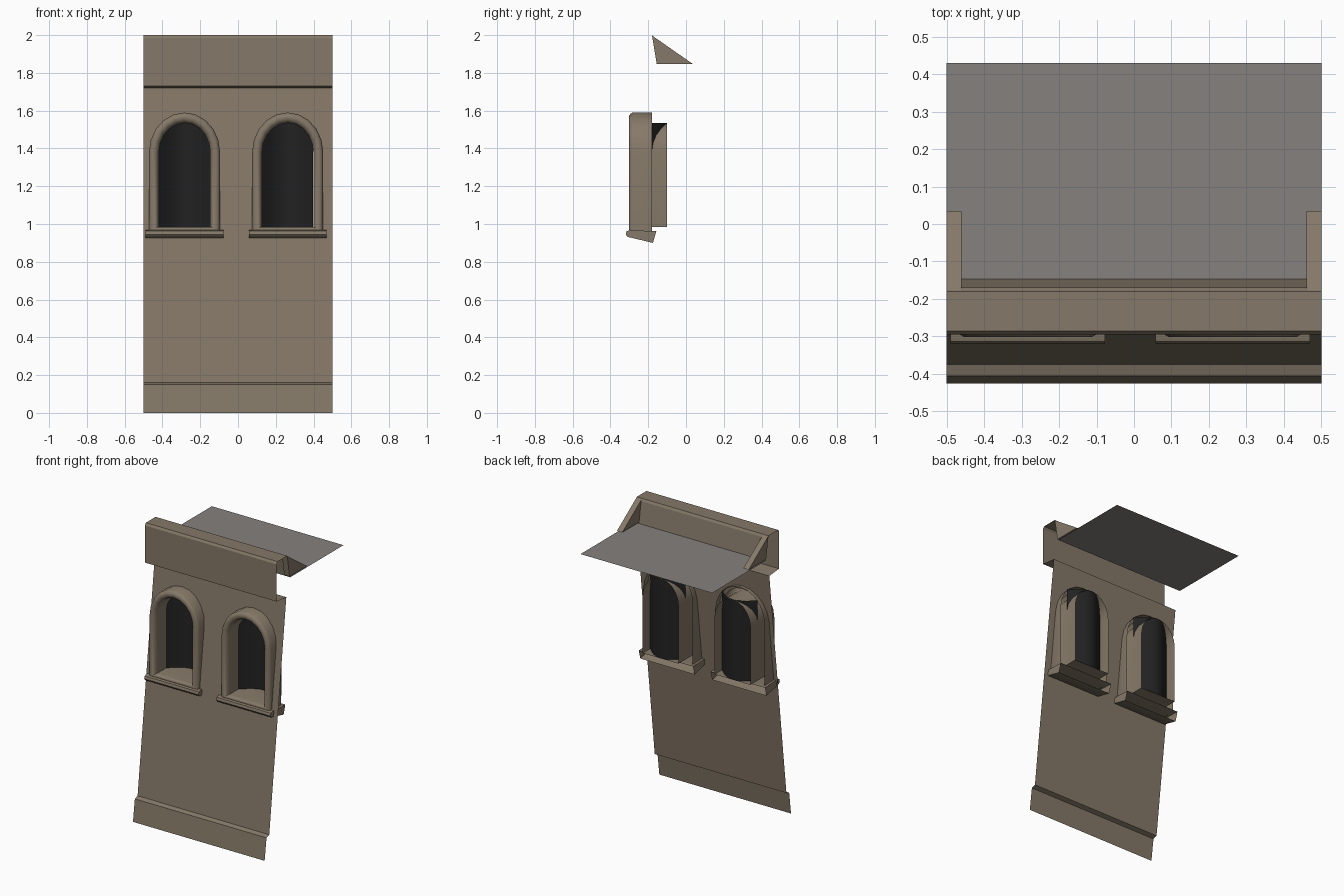
import bpy, bmesh, math

if "Cube" in bpy.data.objects:
    bpy.data.objects.remove(bpy.data.objects["Cube"])


def material(name, rgb):
    m = bpy.data.materials.new(name)
    m.diffuse_color = (*rgb, 1)
    m.use_nodes = True
    m.node_tree.nodes["Principled BSDF"].inputs["Base Color"].default_value = m.diffuse_color
    return m


STONE = material("warm_stone", (0.235, 0.190, 0.138))
ROOF = material("grey_roof", (0.235, 0.220, 0.210))
DARK = material("dark_glass", (0.016, 0.016, 0.016))


def finish(name, bm, mat, smooth=None):
    me = bpy.data.meshes.new(name)
    bm.to_mesh(me)
    bm.free()
    me.materials.append(mat)
    ob = bpy.data.objects.new(name, me)
    bpy.context.collection.objects.link(ob)
    if smooth:
        bpy.ops.object.select_all(action='DESELECT')
        ob.select_set(True)
        bpy.context.view_layer.objects.active = ob
        bpy.ops.object.shade_smooth_by_angle(angle=math.radians(smooth))
    return ob


def strip(name, prof, x0, x1, mat, caps=False, smooth=None):
    """Sweep a (y, z) profile sideways from x0 to x1."""
    bm = bmesh.new()
    a = [bm.verts.new((x0, y, z)) for y, z in prof]
    b = [bm.verts.new((x1, y, z)) for y, z in prof]
    for i in range(len(prof) - 1):
        bm.faces.new((a[i], b[i], b[i + 1], a[i + 1]))
    if caps:
        bm.faces.new(a)
        bm.faces.new(b[::-1])
    return finish(name, bm, mat, smooth)


def arch(cx, t, segs=10):
    """Arched outline, t = 0 at the frame's outer edge, 1 at the opening."""
    w = 0.188 + (0.136 - 0.188) * t
    base = 0.96 + 0.025 * t
    rise = 0.21 - 0.055 * t
    pts = [(cx - w, base), (cx + w, base)]
    for i in range(segs + 1):
        a = math.pi * i / segs
        pts.append((cx + w * math.cos(a), 1.38 + rise * math.sin(a)))
    return pts


CENTRES = (-0.283, 0.263)


def wall_y(z):
    return -0.375 + (z - 0.16) * (0.185 / 1.56)


# leaning wall with two arched openings
bm = bmesh.new()
edges = []
loops = [[(-0.5, 0.16), (0.5, 0.16), (0.5, 1.72), (-0.5, 1.72)]]
loops += [arch(c, 0.4) for c in CENTRES]
for lp in loops:
    vs = [bm.verts.new((x, 0, z)) for x, z in lp]
    edges += [bm.edges.new((vs[i], vs[(i + 1) % len(vs)])) for i in range(len(vs))]
bmesh.ops.triangle_fill(bm, edges=edges, use_beauty=True, normal=(0, -1, 0))
for f in bm.faces:
    f.normal_update()
    if f.normal.y > 0:
        f.normal_flip()
for v in bm.verts:
    v.co.y = wall_y(v.co.z)
finish("wall", bm, STONE)

# plinth and parapet strips, open at the ends
strip("plinth", [(-0.425, 0), (-0.405, 0.15), (-0.375, 0.16)], -0.5, 0.5, STONE)
strip("parapet", [(-0.19, 1.72), (-0.295, 1.73), (-0.295, 1.985), (-0.285, 2.0),
                  (-0.18, 2.0), (-0.17, 1.985), (-0.147, 1.84)], -0.5, 0.5, STONE)

# flat roof and its two triangular braces
strip("roof", [(-0.147, 1.84), (0.43, 1.84)], -0.5, 0.5, ROOF)
for x0, side in ((-0.5, "left"), (0.46, "right")):
    tri = [(-0.155, 1.848), (-0.18, 1.998), (0.035, 1.848)]
    ob = strip("brace_" + side, tri + tri[:1], x0, x0 + 0.04, STONE)
    bm = bmesh.new()
    bm.from_mesh(ob.data)
    bmesh.ops.remove_doubles(bm, verts=bm.verts, dist=1e-5)
    bmesh.ops.holes_fill(bm, edges=bm.edges)
    bmesh.ops.recalc_face_normals(bm, faces=bm.faces)
    bm.to_mesh(ob.data)
    bm.free()

# windows: rounded frame with reveal, curved dark pane, sill
FRAME = [(0, -0.18), (0, -0.283), (0.12, -0.295), (0.35, -0.302), (0.65, -0.300),
         (0.88, -0.290), (1, -0.272), (1, -0.10)]
for c, side in zip(CENTRES, ("left", "right")):
    bm = bmesh.new()
    rings = [[bm.verts.new((x, y, z)) for x, z in arch(c, t)] for t, y in FRAME]
    n = len(rings[0])
    for a, b in zip(rings, rings[1:]):
        for i in range(n):
            j = (i + 1) % n
            bm.faces.new((a[i], a[j], b[j], b[i]))
    finish("window_frame_" + side, bm, STONE, 50)

    bm = bmesh.new()
    cols = []
    for i in range(13):
        u = -1 + i / 6
        y = -0.18 + 0.08 * math.cos(u * math.pi / 2)
        cols.append([bm.verts.new((c + 0.135 * u, y, z)) for z in (0.985, 1.535)])
    for a, b in zip(cols, cols[1:]):
        bm.faces.new((a[0], b[0], b[1], a[1]))
    finish("window_pane_" + side, bm, DARK, 40)

    strip("window_sill_" + side,
          [(-0.175, 0.90), (-0.31, 0.932), (-0.319, 0.945), (-0.314, 0.962),
           (-0.30, 0.967), (-0.157, 0.962)], c - 0.206, c + 0.206, STONE, True, 50)
